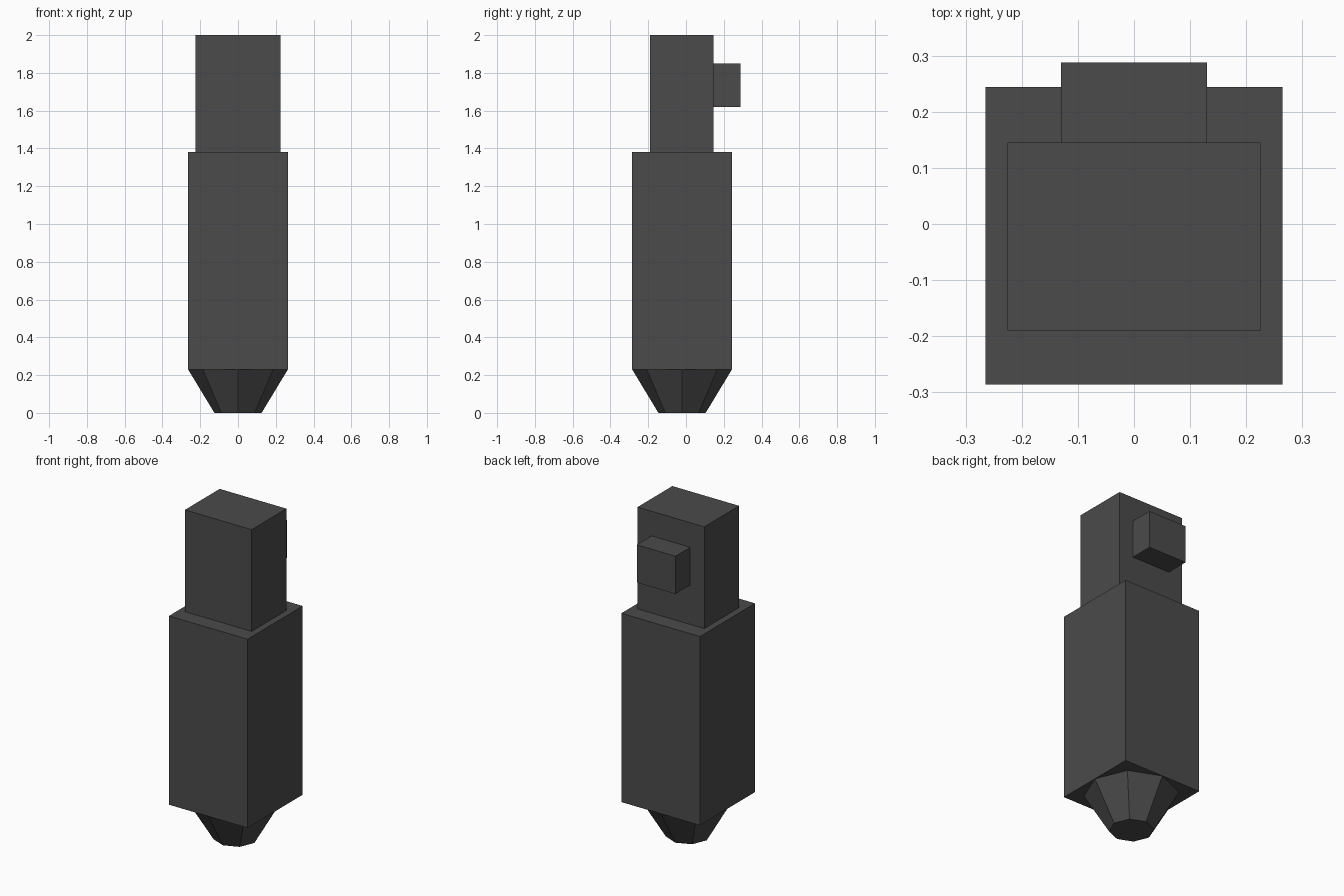
import bpy

if "Cube" in bpy.data.objects:
    bpy.data.objects.remove(bpy.data.objects["Cube"])

dark = bpy.data.materials.new("dark_grey")
dark.diffuse_color = (0.07, 0.07, 0.071, 1.0)
dark.use_nodes = True
dark.node_tree.nodes["Principled BSDF"].inputs["Base Color"].default_value = dark.diffuse_color


def finish(name):
    obj = bpy.context.object
    obj.name = name
    obj.data.materials.append(dark)
    return obj


def box(name, x, y, z):
    """Box from (min, max) ranges on each axis."""
    ranges = (x, y, z)
    bpy.ops.mesh.primitive_cube_add(size=1, location=[(a + b) / 2 for a, b in ranges])
    obj = finish(name)
    obj.scale = [b - a for a, b in ranges]
    bpy.ops.object.transform_apply(location=False, rotation=False, scale=True)
    return obj


# Main housing, narrower upper block and rear mounting lug
box("main_body", (-0.265, 0.265), (-0.286, 0.244), (0.23, 1.38))
box("upper_block", (-0.225, 0.225), (-0.19, 0.145), (1.38, 2.0))
box("rear_lug", (-0.13, 0.13), (0.145, 0.288), (1.62, 1.85))

# Eight-sided tapered tip, corners on the x and y axes
bpy.ops.mesh.primitive_cone_add(vertices=8, radius1=0.125, radius2=0.264,
                                depth=0.23, location=(0, -0.021, 0.115))
finish("tapered_tip")
